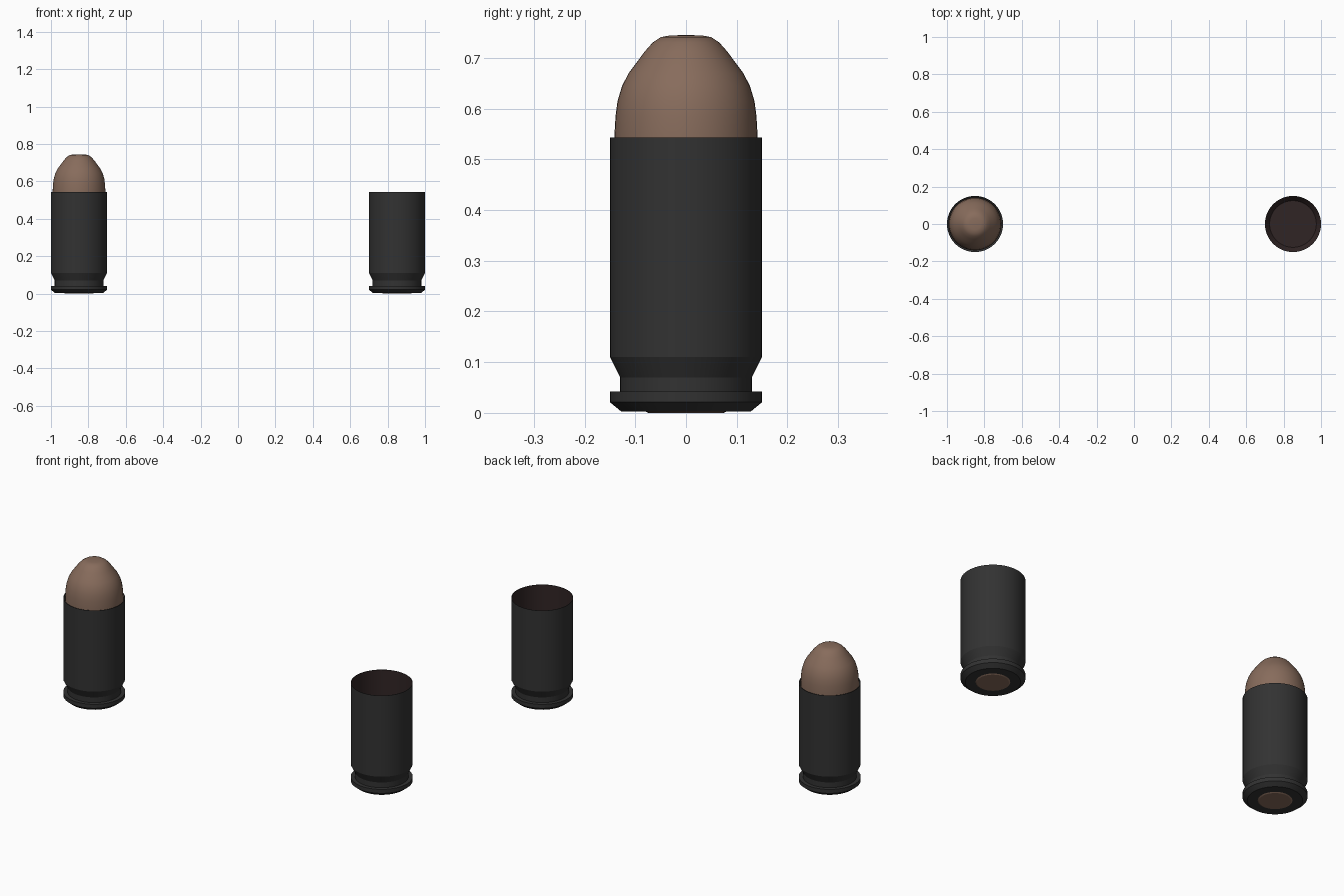
import bpy, bmesh, math

if "Cube" in bpy.data.objects:
    bpy.data.objects.remove(bpy.data.objects["Cube"])

SEG = 48


def material(name, rgb):
    m = bpy.data.materials.new(name)
    m.diffuse_color = (*rgb, 1)
    m.use_nodes = True
    m.node_tree.nodes["Principled BSDF"].inputs["Base Color"].default_value = m.diffuse_color
    return m


BLACK = material("dark_case", (0.032, 0.032, 0.032))
BROWN = material("copper_brown", (0.245, 0.15, 0.107))
INSIDE = material("dark_inside", (0.030, 0.018, 0.018))


def lathe(name, profile, x, mats, inner_from=None):
    """Spin an (r, z) profile around z; bands from inner_from on use the second material."""
    bm = bmesh.new()
    rings = []
    for r, z in profile:
        if r == 0:
            rings.append([bm.verts.new((0, 0, z))] * SEG)
        else:
            rings.append([bm.verts.new((r * math.cos(a), r * math.sin(a), z))
                          for a in (2 * math.pi * i / SEG for i in range(SEG))])
    for k in range(len(rings) - 1):
        a, b = rings[k], rings[k + 1]
        for i in range(SEG):
            j = (i + 1) % SEG
            corners = list(dict.fromkeys((a[i], a[j], b[j], b[i])))
            f = bm.faces.new(corners)
            f.material_index = int(inner_from is not None and k >= inner_from)
    me = bpy.data.meshes.new(name)
    bm.to_mesh(me)
    bm.free()
    for m in mats:
        me.materials.append(m)
    ob = bpy.data.objects.new(name, me)
    ob.location.x = x
    bpy.context.collection.objects.link(ob)
    bpy.ops.object.select_all(action='DESELECT')
    ob.select_set(True)
    bpy.context.view_layer.objects.active = ob
    bpy.ops.object.shade_smooth_by_angle(angle=math.radians(25))
    return ob


# Case: base, bevelled rim, extractor groove, wall, mouth, hollow inside
CASE = [(0, 0.003), (0.128, 0.003), (0.15, 0.021), (0.15, 0.042), (0.13, 0.042),
        (0.13, 0.07), (0.15, 0.11), (0.15, 0.543), (0.148, 0.543),
        (0.148, 0.11), (0.125, 0.08), (0, 0.08)]
# Primer: thin disc in the base
PRIMER = [(0, 0), (0.074, 0), (0.08, 0.003), (0.08, 0.006)]
# Bullet: seated shank, rounded nose, small flat tip
BULLET = [(0, 0.40), (0.141, 0.40), (0.141, 0.55), (0.139, 0.585), (0.135, 0.615),
          (0.126, 0.645), (0.113, 0.67), (0.098, 0.69), (0.082, 0.712), (0.066, 0.73),
          (0.05, 0.741), (0.03, 0.7445), (0, 0.745)]

for label, x, inner in (("loaded", -0.85, BLACK), ("empty", 0.85, INSIDE)):
    lathe(label + "_case", CASE, x, [BLACK, inner], inner_from=8)
    lathe(label + "_primer", PRIMER, x, [BROWN])
lathe("bullet_tip", BULLET, -0.85, [BROWN])
